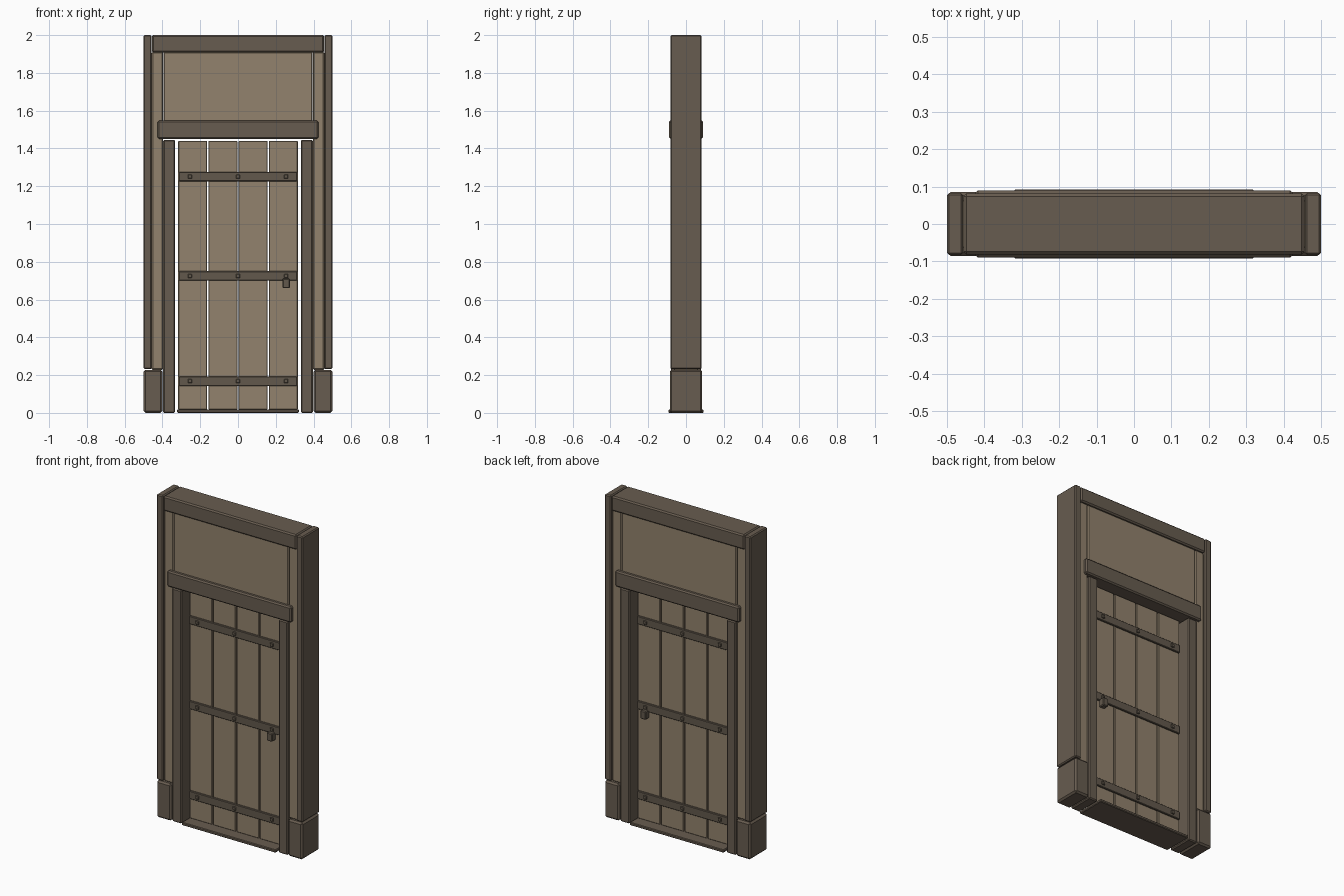
import bpy
import bmesh
from mathutils import Vector

cube = bpy.data.objects.get("Cube")
if cube:
    bpy.data.objects.remove(cube, do_unlink=True)


def material(name, color):
    mat = bpy.data.materials.new(name)
    mat.use_nodes = True
    mat.diffuse_color = (*color, 1)
    mat.node_tree.nodes["Principled BSDF"].inputs["Base Color"].default_value = (*color, 1)
    return mat


DARK = material("dark timber", (0.137, 0.107, 0.079))
PALE = material("pale board", (0.287, 0.223, 0.153))
IRON = material("aged iron", (0.122, 0.098, 0.072))


def box(name, x, y, z, mat, bevel=0.006):
    """Chamfered box spanning the given (low, high) ranges."""
    low, high = (Vector(c) for c in zip(x, y, z))
    bm = bmesh.new()
    bmesh.ops.create_cube(bm, size=1)
    bmesh.ops.scale(bm, vec=high - low, verts=bm.verts)
    bmesh.ops.translate(bm, vec=(low + high) / 2, verts=bm.verts)
    if bevel:
        bmesh.ops.bevel(bm, geom=bm.edges[:], offset=bevel, segments=1, affect='EDGES')
    mesh = bpy.data.meshes.new(name)
    bm.to_mesh(mesh)
    bm.free()
    mesh.materials.append(mat)
    obj = bpy.data.objects.new(name, mesh)
    bpy.context.scene.collection.objects.link(obj)
    return obj


def both(half):
    return (-half, half)


def sided(sign, near, far):
    return tuple(sorted((sign * near, sign * far)))


# Outer frame, side panels and door jambs
for side, s in (("left", 1), ("right", -1)):
    box(f"{side}_post", sided(s, 0.457, 0.5), both(0.083), (0.232, 2), DARK)
    box(f"{side}_plinth", sided(s, 0.4, 0.5), both(0.086), (0, 0.228), DARK, 0.01)
    box(f"{side}_side_panel", sided(s, 0.396, 0.457), both(0.068), (0.228, 1.912), PALE)
    box(f"{side}_jamb", sided(s, 0.333, 0.396), both(0.08), (0, 1.445), DARK)

# Cross timbers, panel over the door and threshold
box("top_beam", both(0.456), both(0.082), (1.908, 2), DARK, 0.008)
box("upper_panel", both(0.394), both(0.068), (1.54, 1.912), PALE)
box("lintel", both(0.425), both(0.09), (1.45, 1.548), DARK, 0.008)
box("threshold", both(0.322), both(0.092), (0, 0.018), DARK, 0.004)

# Door planks with narrow gaps
pitch = 0.16
for i in range(4):
    c = (i - 1.5) * pitch
    box(f"door_plank_{i + 1}", (c - 0.0765, c + 0.0765), both(0.02), (0.018, 1.44), PALE, 0.003)

# Straps, studs and handle on both faces of the door
for face, s in (("front", -1), ("back", 1)):
    for level, z in (("bottom", 0.168), ("middle", 0.725), ("top", 1.251)):
        box(f"{face}_{level}_strap", both(0.312), sided(s, 0.018, 0.032),
            (z - 0.025, z + 0.025), IRON, 0.003)
        for i in (-1, 0, 1):
            x = i * 0.255
            box(f"{face}_{level}_stud_{i + 2}", (x - 0.011, x + 0.011), sided(s, 0.03, 0.04),
                (z - 0.011, z + 0.011), IRON, 0.003)
    box(f"{face}_handle", (0.236, 0.274), sided(s, 0.02, 0.058), (0.66, 0.712), IRON, 0.005)
